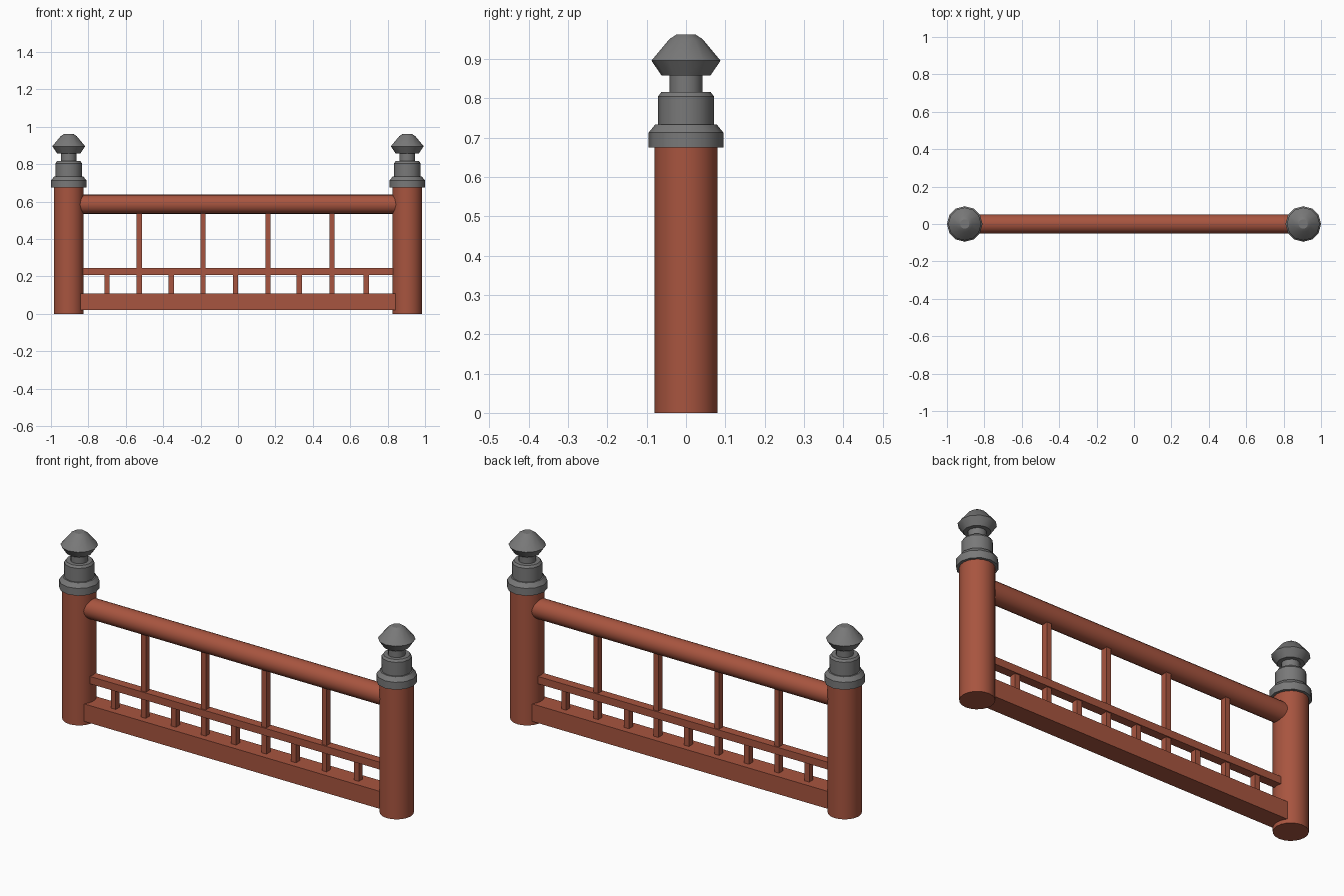
import bpy
import math

cube = bpy.data.objects.get("Cube")
if cube:
    bpy.data.objects.remove(cube, do_unlink=True)


def make_material(name, color):
    mat = bpy.data.materials.new(name)
    mat.use_nodes = True
    mat.diffuse_color = color
    mat.node_tree.nodes["Principled BSDF"].inputs["Base Color"].default_value = color
    return mat


red_wood = make_material("red_wood", (0.39, 0.09, 0.05, 1))
grey_metal = make_material("grey_metal", (0.19, 0.19, 0.19, 1))


def finish(obj, name, mat, smooth=True):
    obj.name = name
    obj.data.materials.append(mat)
    if smooth:
        bpy.ops.object.select_all(action='DESELECT')
        obj.select_set(True)
        bpy.context.view_layer.objects.active = obj
        bpy.ops.object.shade_smooth_by_angle(angle=math.radians(31))
    return obj


def box(name, x, z0, z1, width, depth):
    bpy.ops.mesh.primitive_cube_add(size=1, location=(x, 0, (z0 + z1) / 2))
    obj = bpy.context.object
    obj.scale = (width, depth, z1 - z0)
    bpy.ops.object.transform_apply(location=False, rotation=False, scale=True)
    return finish(obj, name, red_wood, smooth=False)


def lathe(name, x, profile, sides, mat):
    """Revolve (radius, height) points around a vertical axis, with closed ends."""
    verts = [(r * math.cos(2 * math.pi * i / sides), r * math.sin(2 * math.pi * i / sides), z)
             for r, z in profile for i in range(sides)]
    faces = [(k * sides + i, k * sides + (i + 1) % sides,
              (k + 1) * sides + (i + 1) % sides, (k + 1) * sides + i)
             for k in range(len(profile) - 1) for i in range(sides)]
    faces.append(tuple(reversed(range(sides))))
    faces.append(tuple(range(len(verts) - sides, len(verts))))
    mesh = bpy.data.meshes.new(name)
    mesh.from_pydata(verts, [], faces)
    obj = bpy.data.objects.new(name, mesh)
    obj.location.x = x
    bpy.context.collection.objects.link(obj)
    return finish(obj, name, mat)


POST_X = 0.905
POST = [(0.08, 0), (0.08, 0.69)]
CAP = [(0.095, 0.675), (0.095, 0.713), (0.078, 0.734), (0.071, 0.734),
       (0.071, 0.805), (0.063, 0.816), (0.042, 0.816), (0.042, 0.858),
       (0.062, 0.858), (0.088, 0.896), (0.042, 0.951), (0.025, 0.962)]

# End posts with their turned caps
for side, x in (("left", POST_X), ("right", -POST_X)):
    lathe(side + "_post", x, POST, 20, red_wood)
    lathe(side + "_post_cap", x, CAP, 12, grey_metal)

# Round handrail
bpy.ops.mesh.primitive_cylinder_add(vertices=20, radius=0.051, depth=1.74,
                                    location=(0, 0, 0.586), rotation=(0, math.pi / 2, 0))
finish(bpy.context.object, "handrail", red_wood)

# Bottom beam and thin middle rail
box("bottom_beam", 0, 0.02, 0.11, 1.7, 0.1)
box("middle_rail", 0, 0.207, 0.245, 1.7, 0.046)

# Tall and short balusters alternate along the beam
for i, x in enumerate((-0.528, -0.186, 0.16, 0.503)):
    box(f"tall_baluster_{i + 1}", x, 0.1, 0.56, 0.027, 0.032)
for i, x in enumerate((-0.7, -0.357, -0.014, 0.328, 0.686)):
    box(f"short_baluster_{i + 1}", x, 0.1, 0.22, 0.028, 0.032)
